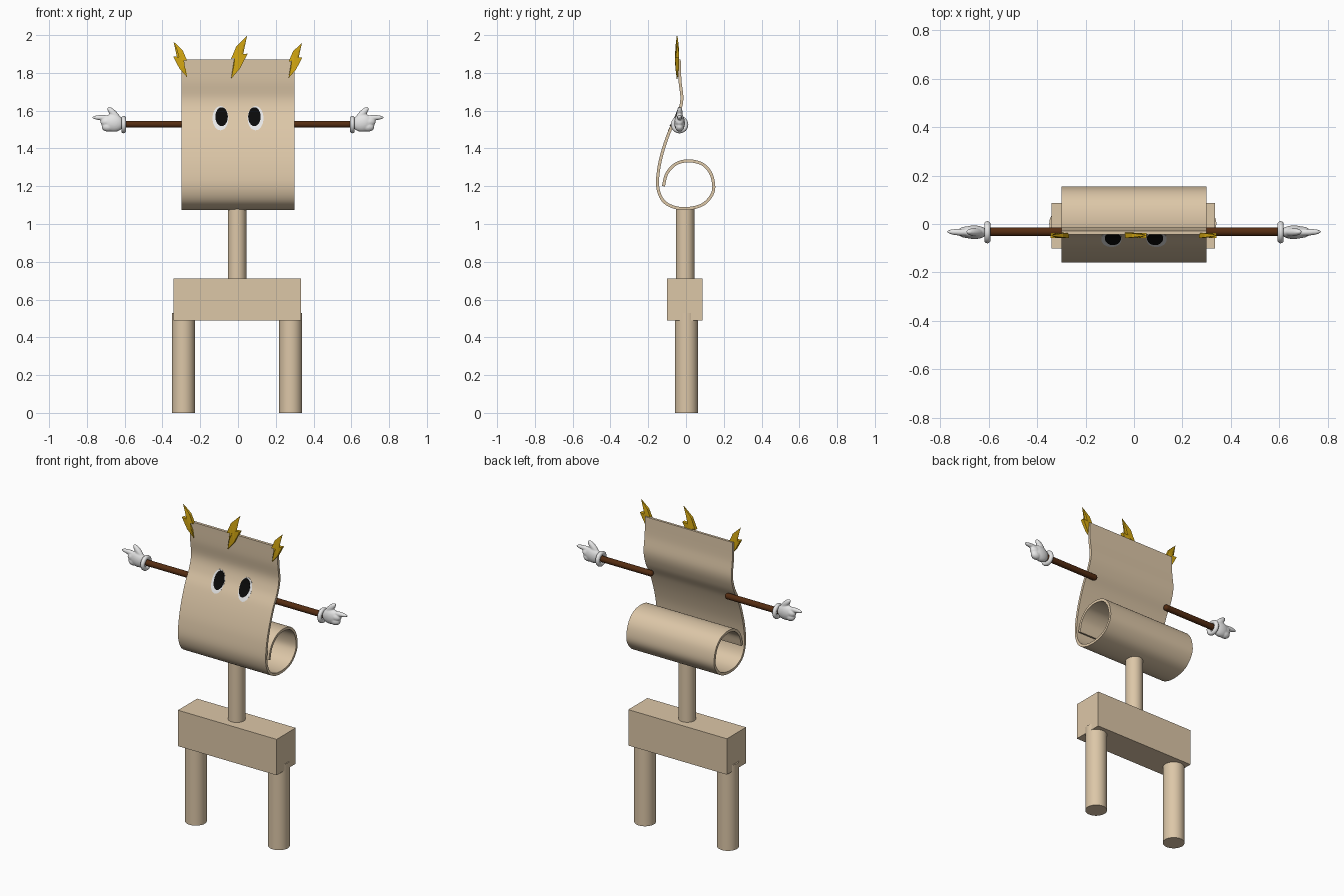
import bpy, bmesh, math
from mathutils import Vector, Matrix

if "Cube" in bpy.data.objects:
    bpy.data.objects.remove(bpy.data.objects["Cube"], do_unlink=True)


def material(name, r, g, b):
    m = bpy.data.materials.new(name)
    m.use_nodes = True
    m.diffuse_color = (r, g, b, 1)
    bsdf = m.node_tree.nodes["Principled BSDF"]
    bsdf.inputs["Base Color"].default_value = (r, g, b, 1)
    bsdf.inputs["Roughness"].default_value = 0.7
    return m


TAN = material("parchment tan", 0.72, 0.57, 0.39)
GOLD = material("gold", 0.68, 0.40, 0.006)
BROWN = material("dark brown", 0.09, 0.026, 0.006)
WHITE = material("glove white", 0.80, 0.80, 0.80)
BLACK = material("pupil black", 0.003, 0.003, 0.003)


def finish(name, bm, mat, smooth=True):
    bmesh.ops.recalc_face_normals(bm, faces=bm.faces)
    me = bpy.data.meshes.new(name)
    bm.to_mesh(me)
    bm.free()
    ob = bpy.data.objects.new(name, me)
    bpy.context.collection.objects.link(ob)
    me.materials.append(mat)
    if smooth:
        bpy.ops.object.select_all(action='DESELECT')
        ob.select_set(True)
        bpy.context.view_layer.objects.active = ob
        bpy.ops.object.shade_smooth_by_angle(angle=math.radians(40))
    return ob


def rod(name, a, b, r, mat, rounded=False):
    a, b = Vector(a), Vector(b)
    d = b - a
    turn = Matrix.Translation((a + b) / 2) @ d.to_track_quat('Z', 'Y').to_matrix().to_4x4()
    bm = bmesh.new()
    bmesh.ops.create_cone(bm, cap_ends=True, segments=40, radius1=r, radius2=r,
                          depth=d.length, matrix=turn)
    if rounded:
        bmesh.ops.create_uvsphere(bm, u_segments=20, v_segments=12, radius=r,
                                  matrix=Matrix.Translation(a))
    return finish(name, bm, mat)


def blob(bm, a, b, r, flat=1.0):
    """Ellipsoid stretched from a to b, squashed in y."""
    a, b = Vector(a), Vector(b)
    d = b - a
    m = (Matrix.Translation((a + b) / 2) @ Matrix.Diagonal((1, flat, 1, 1))
         @ d.to_track_quat('Z', 'Y').to_matrix().to_4x4()
         @ Matrix.Diagonal((r, r, d.length / 2, 1)))
    bmesh.ops.create_uvsphere(bm, u_segments=24, v_segments=16, radius=1, matrix=m)


def spline(pts, n=6):
    """Catmull-Rom samples through the points."""
    p = [Vector(q) for q in pts]
    p = [2 * p[0] - p[1]] + p + [2 * p[-1] - p[-2]]
    out = []
    for i in range(1, len(p) - 2):
        a, b, c, d = p[i - 1:i + 3]
        for k in range(n):
            t = k / n
            out.append(0.5 * (2 * b + (c - a) * t + (2 * a - 5 * b + 4 * c - d) * t * t
                              + (3 * b - a - 3 * c + d) * t ** 3))
    return out + [p[-2]]


# Rolled sheet body: (y, z) centreline
sheet = spline([(-.036, 1.87), (-.032, 1.76), (-.022, 1.66), (-.042, 1.58), (-.083, 1.5),
                (-.119, 1.4), (-.143, 1.3), (-.15, 1.2), (-.122, 1.125), (-.06, 1.088),
                (.02, 1.083), (.09, 1.104), (.134, 1.15), (.147, 1.2), (.13, 1.27),
                (.085, 1.318), (.015, 1.334), (-.05, 1.32), (-.1, 1.27), (-.12, 1.2)])
HALF = 0.008
front, back = [], []
for i, p in enumerate(sheet):
    t = (sheet[min(i + 1, len(sheet) - 1)] - sheet[max(i - 1, 0)]).normalized()
    n = Vector((t.y, -t.x)) * HALF
    front.append(p + n)
    back.append(p - n)
loop = front + back[::-1]
bm = bmesh.new()
rings = [[bm.verts.new((x, p.x, p.y)) for p in loop] for x in (-.3, .3)]
m, n = len(loop), len(sheet)
for i in range(m):
    j = (i + 1) % m
    bm.faces.new((rings[0][i], rings[0][j], rings[1][j], rings[1][i]))
for r in rings:
    for i in range(n - 1):
        bm.faces.new((r[i], r[i + 1], r[m - 2 - i], r[m - 1 - i]))
finish("rolled_sheet", bm, TAN)


def face_y(z):
    """Front of the sheet at height z, above the roll."""
    for a, b in zip(sheet, sheet[1:]):
        if b.y <= z <= a.y:
            return a.x + (b.x - a.x) * (a.y - z) / (a.y - b.y) - HALF - 0.002
    return sheet[0].x


def eye_plate(name, cx, cz, rx, rz, lift, mat):
    """Thin oval laid along the sheet."""
    bm = bmesh.new()
    rows, steps = [], 20
    for k in range(steps + 1):
        a = math.pi * (0.02 + 0.96 * k / steps)
        z, w = cz + rz * math.cos(a), rx * math.sin(a)
        y = face_y(z) - lift
        rows.append([bm.verts.new((cx + s * w, y + d, z))
                     for s, d in ((-1, 0), (1, 0), (1, .006), (-1, .006))])
    for a, b in zip(rows, rows[1:]):
        for i in range(4):
            j = (i + 1) % 4
            bm.faces.new((a[i], a[j], b[j], b[i]))
    bm.faces.new(rows[0])
    bm.faces.new(rows[-1])
    finish(name, bm, mat)


# Lightning bolt outline in x, z, relative to its centre
BOLT = [(.045, .114), (-.012, .058), (-.04, -.008), (-.004, -.002), (-.026, -.05),
        (-.04, -.114), (.008, -.058), (.048, .02), (.012, .016), (.024, .06)]


def bolt(name, x, z, sx, sz):
    bm = bmesh.new()
    sides = []
    for s in (-1, 1):
        sides.append([bm.verts.new((x + u * sx, -.047 + s * (.002 + .009 * (1 - (v / .114) ** 2)),
                                    z + v * sz)) for u, v in BOLT])
        bm.faces.new(sides[-1])
    for i in range(len(BOLT)):
        j = (i + 1) % len(BOLT)
        bm.faces.new((sides[0][i], sides[0][j], sides[1][j], sides[1][i]))
    bmesh.ops.triangulate(bm, faces=[f for f in bm.faces if len(f.verts) > 4])
    finish(name, bm, GOLD, smooth=False)


bolt("middle_bolt", .003, 1.882, 1, 1)
bolt("left_bolt", .301, 1.866, .83, .82)
bolt("right_bolt", -.303, 1.871, -.85, .83)

# Arms, gloves and eyes on both sides
for side, s in (("left", 1), ("right", -1)):
    rod(side + "_arm", (s * .265, -.032, 1.528), (s * .61, -.032, 1.528), .018, BROWN, True)

    bm = bmesh.new()
    hand = [((.605, 1.525), (.715, 1.545), .047, .6), ((.655, 1.515), (.722, 1.515), .026, .9),
            ((.66, 1.54), (.728, 1.54), .026, .9), ((.66, 1.562), (.772, 1.564), .014, 1),
            ((.69, 1.566), (.77, 1.563), .012, 1), ((.622, 1.545), (.69, 1.618), .018, .9),
            ((.65, 1.575), (.69, 1.617), .013, 1)]
    for (ax, az), (bx, bz), r, flat in hand:
        blob(bm, (s * ax, -.036 / flat * flat, az), (s * bx, -.032, bz), r, flat)
    glove = finish(side + "_glove", bm, WHITE)
    remesh = glove.modifiers.new("blend", 'REMESH')
    remesh.mode = 'VOXEL'
    remesh.voxel_size = 0.004
    remesh.use_smooth_shade = True
    soften = glove.modifiers.new("soften", 'SMOOTH')
    soften.iterations = 3

    bpy.ops.mesh.primitive_torus_add(location=(s * .605, -.034, 1.526),
                                     rotation=(0, math.pi / 2, 0), major_segments=32,
                                     minor_segments=12, major_radius=.033, minor_radius=.013)
    cuff = bpy.context.object
    cuff.name = side + "_cuff"
    cuff.data.materials.append(WHITE)
    bpy.ops.object.shade_smooth()

    eye_plate(side + "_eye_white", s * .093, 1.56, .042, .064, 0, WHITE)
    eye_plate(side + "_pupil", s * .087, 1.568, .033, .05, .003, BLACK)

# Neck, hips and legs
rod("neck", (-.005, -.005, .70), (-.005, -.005, 1.085), .049, TAN)
bm = bmesh.new()
bmesh.ops.create_cube(bm, size=1, matrix=Matrix.Translation((-.003, -.007, .6))
                      @ Matrix.Diagonal((.675, .187, .222, 1)))
finish("hip_block", bm, TAN, smooth=False)
rod("left_leg", (.279, .002, 0), (.279, .002, .528), .061, TAN)
rod("right_leg", (-.289, .002, 0), (-.289, .002, .528), .061, TAN)
